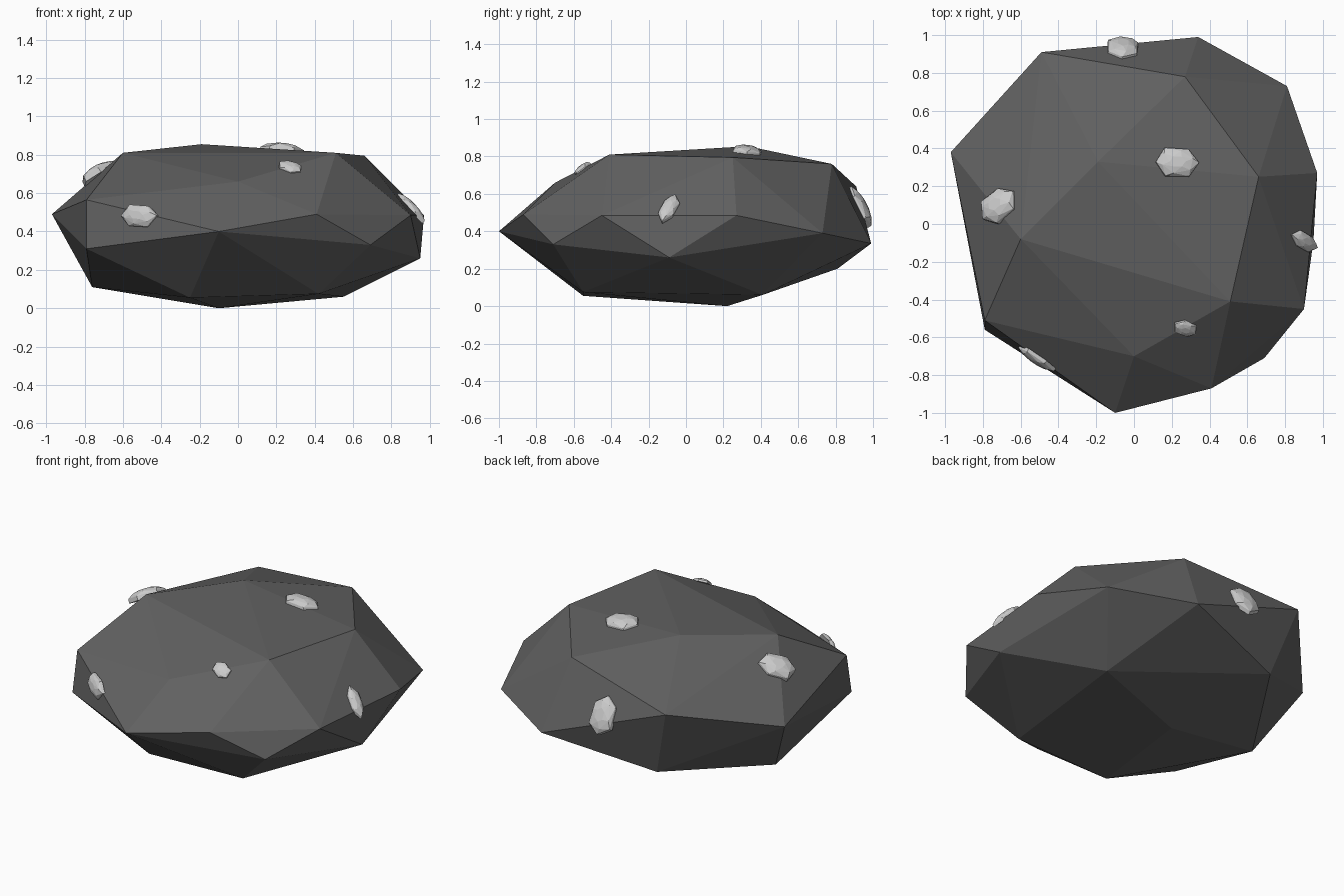
import bpy, bmesh, math
from mathutils import Vector

if "Cube" in bpy.data.objects:
    bpy.data.objects.remove(bpy.data.objects["Cube"])


def material(name, grey):
    m = bpy.data.materials.new(name)
    m.diffuse_color = (grey, grey, grey, 1)
    m.use_nodes = True
    m.node_tree.nodes["Principled BSDF"].inputs["Base Color"].default_value = m.diffuse_color
    return m


def hull(name, points, mat):
    """Flat-faced convex object wrapped around a few points."""
    bm = bmesh.new()
    for p in points:
        bm.verts.new(p)
    res = bmesh.ops.convex_hull(bm, input=bm.verts)
    loose = [v for v in bm.verts if not v.link_faces]
    bmesh.ops.delete(bm, geom=loose, context='VERTS')
    bmesh.ops.recalc_face_normals(bm, faces=bm.faces)
    me = bpy.data.meshes.new(name)
    bm.to_mesh(me)
    bm.free()
    me.materials.append(mat)
    ob = bpy.data.objects.new(name, me)
    bpy.context.collection.objects.link(ob)
    return ob


stone = material("dark_stone", 0.12)
crystal = material("pale_crystal", 0.55)

# Boulder: crown, waist and base corners
crown = [(-.19, .33, .855), (.66, .25, .795), (-.60, -.08, .81),
         (.51, -.41, .81), (.27, .78, .76), (0, -.70, .66)]
waist = [(-.97, .38, .49), (-.49, .91, .64), (.34, .99, .335), (.81, .73, .39),
         (.97, .27, .485), (.90, -.45, .485), (.69, -.71, .33), (.41, -.87, .49),
         (-.10, -1, .40), (-.79, -.56, .31), (-.79, -.51, .565), (.95, -.09, .26)]
base = [(-.10, .22, 0), (.55, .41, .06), (-.25, -.55, .055), (.42, -.55, .075),
        (-.76, .17, .11), (-.36, .81, .20)]
rock = hull("boulder", crown + waist + base, stone)
bpy.context.view_layer.update()


# Crystals: faceted lumps half sunk into the nearest boulder face
def gem(name, centre, along, length, width, height):
    _, loc, n, _ = rock.closest_point_on_mesh(Vector(centre))
    u = Vector(along)
    u = (u - n * u.dot(n)).normalized()
    v = n.cross(u)
    pts = []
    for size, lift, turn in ((1, -.3, 0), (.97, .3, 0), (.72, .75, .3), (.35, 1, .0)):
        for i in range(6):
            a = math.tau * i / 6 + turn
            wob = 1 + .08 * math.sin(2.3 * i + length * 40)
            pts.append(loc + u * (math.cos(a) * length / 2 * size * wob)
                       + v * (math.sin(a) * width / 2 * size * wob) + n * (height * lift))
    hull(name, pts, crystal)


gem("crystal_top", (.23, .33, .85), (1, 0, 0), .25, .17, .038)
gem("crystal_left", (-.70, .09, .67), (.6, .7, .45), .24, .18, .045)
gem("crystal_back", (-.06, .93, .53), (0, -.2, 1), .26, .18, .04)
gem("crystal_right", (.88, -.09, .50), (0, .2, 1), .20, .10, .03)
gem("crystal_front_right", (.27, -.54, .715), (1, -.8, 0), .14, .10, .02)
gem("crystal_front_left", (-.51, -.70, .48), (1, -.6, 0), .23, .13, .03)
